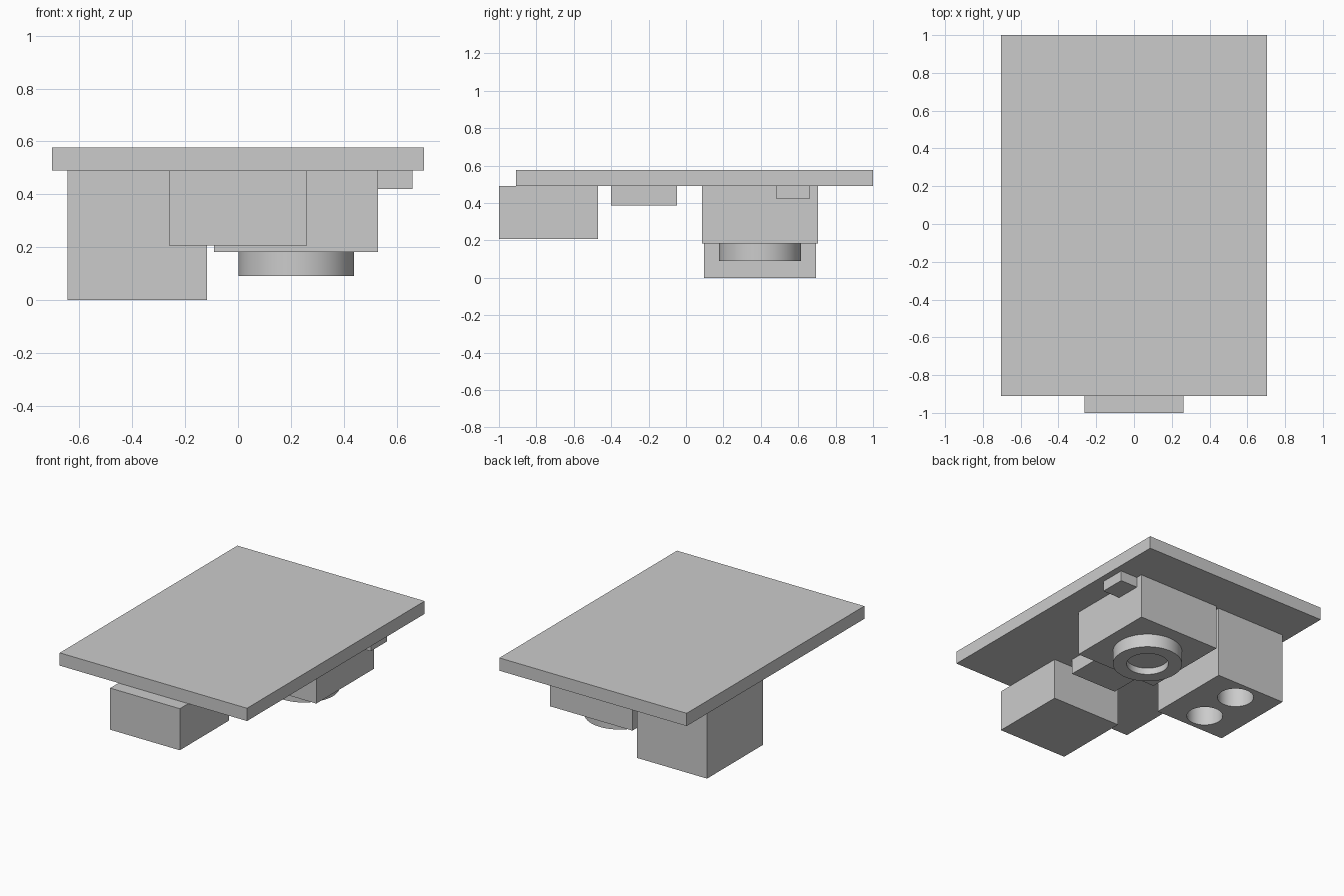
import bpy
import bmesh
import math

cube = bpy.data.objects.get("Cube")
if cube:
    bpy.data.objects.remove(cube, do_unlink=True)

# One neutral grey for every part
grey = bpy.data.materials.new("neutral_grey")
grey.use_nodes = True
COLOR = (0.6, 0.6, 0.6, 1)
grey.diffuse_color = COLOR
grey.node_tree.nodes["Principled BSDF"].inputs["Base Color"].default_value = COLOR


def add_object(name, bm):
    mesh = bpy.data.meshes.new(name)
    bmesh.ops.recalc_face_normals(bm, faces=bm.faces)
    bm.to_mesh(mesh)
    bm.free()
    mesh.materials.append(grey)
    obj = bpy.data.objects.new(name, mesh)
    bpy.context.collection.objects.link(obj)
    return obj


def box(name, xs, ys, zs):
    bm = bmesh.new()
    bmesh.ops.create_cube(bm, size=1)
    for v in bm.verts:
        v.co = [r[0] if c < 0 else r[1] for c, r in zip(v.co, (xs, ys, zs))]
    return add_object(name, bm)


def cylinder(name, x, y, zs, radius):
    bm = bmesh.new()
    bmesh.ops.create_cone(bm, cap_ends=True, segments=64, radius1=radius,
                          radius2=radius, depth=zs[1] - zs[0])
    bmesh.ops.translate(bm, vec=(x, y, sum(zs) / 2), verts=bm.verts)
    return add_object(name, bm)


def drill(target, x, y, zs, radius):
    cutter = cylinder(target.name + "_cutter", x, y, zs, radius)
    cutter.hide_render = True
    mod = target.modifiers.new("hole", "BOOLEAN")
    mod.object = cutter
    mod.solver = "EXACT"
    bpy.ops.object.select_all(action="DESELECT")
    bpy.context.view_layer.objects.active = target
    target.select_set(True)
    bpy.ops.object.modifier_apply(modifier=mod.name)
    bpy.data.objects.remove(cutter, do_unlink=True)


def smooth(obj):
    bpy.ops.object.select_all(action="DESELECT")
    bpy.context.view_layer.objects.active = obj
    obj.select_set(True)
    bpy.ops.object.shade_smooth_by_angle(angle=math.radians(30))


UNDERSIDE = 0.49

# Flat board that carries everything
box("board", (-0.705, 0.705), (-0.91, 1.0), (UNDERSIDE, 0.577))

# Connector overhanging the front edge, and the chip behind it
box("front_connector", (-0.262, 0.262), (-1.0, -0.47), (0.207, UNDERSIDE))
box("chip", (-0.176, 0.176), (-0.4, -0.047), (0.386, UNDERSIDE))

# Terminal block with two wire holes
terminal = box("terminal_block", (-0.645, -0.117), (0.095, 0.695), (0.0, UNDERSIDE))
for side in (-1, 1):
    drill(terminal, -0.381, 0.395 + side * 0.152, (-0.1, 0.35), 0.114)
smooth(terminal)

# Square housing with a hollow round collar
box("sensor_housing", (-0.09, 0.53), (0.085, 0.705), (0.182, UNDERSIDE))
collar = cylinder("sensor_collar", 0.22, 0.395, (0.09, 0.182), 0.219)
drill(collar, 0.22, 0.395, (0.0, 0.135), 0.132)
smooth(collar)

# Small component beside the housing
box("small_component", (0.53, 0.66), (0.485, 0.66), (0.42, UNDERSIDE))
